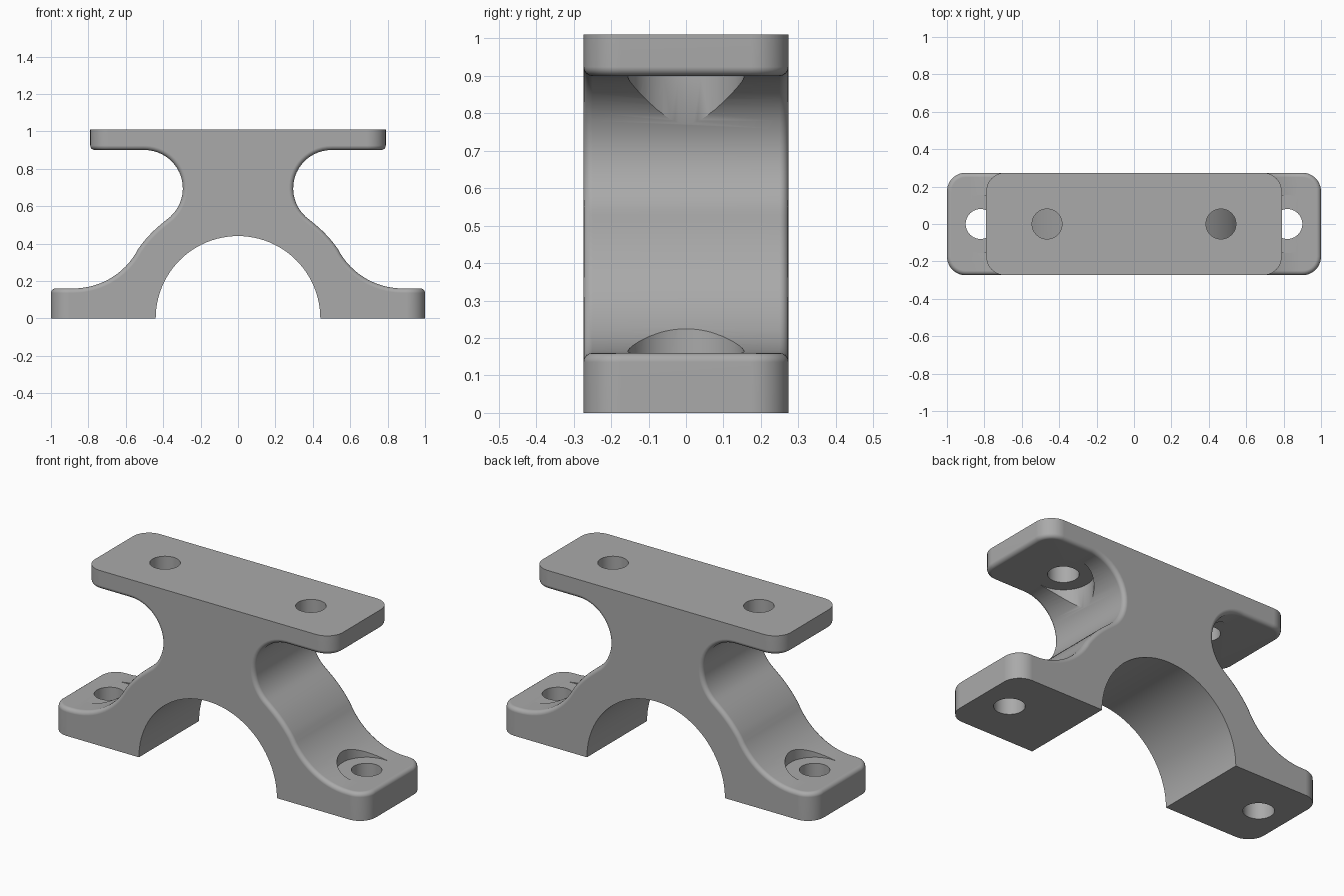
import bpy, bmesh, math
from mathutils import Vector, Matrix

if "Cube" in bpy.data.objects:
    bpy.data.objects.remove(bpy.data.objects["Cube"], do_unlink=True)

HALF_DEPTH = 0.274
TOP, PLATE_UNDER, PAD_TOP = 1.01, 0.90, 0.16
PLATE_X, BASE_X = 0.79, 1.0
SADDLE_R, SHOULDER_R = 0.44, 0.65
NECK_R, FOOT_R = 0.205, 0.39
NECK_X, FOOT_X = 0.50, 0.88
TOP_HOLE_X, BASE_HOLE_X = 0.465, 0.82
HOLE_R, POCKET_R = 0.08, 0.155


def arc(cx, cz, r, start, end, steps):
    """Points along an arc, angles in degrees."""
    angles = [math.radians(start + (end - start) * i / steps) for i in range(steps + 1)]
    return [(cx + r * math.cos(a), cz + r * math.sin(a)) for a in angles]


# Right half of the outline: plate, neck, shoulder, foot, saddle
neck_z, foot_z = PLATE_UNDER - NECK_R, PAD_TOP + FOOT_R
neck_angle = math.degrees(math.atan2(neck_z, NECK_X))
foot_angle = math.degrees(math.atan2(foot_z, FOOT_X))
half = [(PLATE_X, TOP), (PLATE_X, PLATE_UNDER)]
half += arc(NECK_X, neck_z, NECK_R, 90, 180 + neck_angle, 22)
half += arc(0, 0, SHOULDER_R, neck_angle, foot_angle, 8)[1:-1]
half += arc(FOOT_X, foot_z, FOOT_R, 180 + foot_angle, 270, 14)
half += [(BASE_X, PAD_TOP), (BASE_X, 0)]
half += arc(0, 0, SADDLE_R, 0, 90, 24)
outline = half + [(-x, z) for x, z in reversed(half[:-1])]

# Extrude the outline into the bracket body
bm = bmesh.new()
front = bm.faces.new([bm.verts.new((x, -HALF_DEPTH, z)) for x, z in outline])
result = bmesh.ops.extrude_face_region(bm, geom=[front], use_keep_orig=True)
moved = [g for g in result["geom"] if isinstance(g, bmesh.types.BMVert)]
bmesh.ops.translate(bm, verts=moved, vec=(0, 2 * HALF_DEPTH, 0))
bmesh.ops.recalc_face_normals(bm, faces=bm.faces[:])


# Round the upright corners of the plate and feet
def is_corner(edge):
    a, b = (v.co for v in edge.verts)
    return abs(a.x - b.x) < 1e-4 and abs(a.y - b.y) < 1e-4 and abs(a.x) > 0.7


bmesh.ops.bevel(bm, geom=[e for e in bm.edges if is_corner(e)], offset=0.1,
                offset_type='OFFSET', segments=10, profile=0.5, affect='EDGES')
bm.normal_update()


# Soften the rim of both waist surfaces
def is_waist(face):
    c = face.calc_center_median()
    return (0.1 < c.z < 0.95 and math.hypot(c.x, c.z) > 0.5
            and abs(face.normal.y) < 0.01)


waist = {f for f in bm.faces if is_waist(f)}
rim = [e for e in bm.edges if sum(f in waist for f in e.link_faces) == 1]
bmesh.ops.bevel(bm, geom=rim, offset=0.024, offset_type='OFFSET', segments=4,
                profile=0.5, affect='EDGES', clamp_overlap=False)
bmesh.ops.recalc_face_normals(bm, faces=bm.faces[:])

mesh = bpy.data.meshes.new("bracket_body")
bm.to_mesh(mesh)
bm.free()
body = bpy.data.objects.new("bracket_body", mesh)
bpy.context.collection.objects.link(body)

grey = bpy.data.materials.new("plain grey")
grey.use_nodes = True
grey.diffuse_color = (0.40, 0.40, 0.40, 1)
grey.node_tree.nodes["Principled BSDF"].inputs["Base Color"].default_value = grey.diffuse_color
mesh.materials.append(grey)

bpy.ops.object.select_all(action='DESELECT')
bpy.context.view_layer.objects.active = body
body.select_set(True)


def bore(x, radius, low, high):
    """Cut a vertical round hole through the body."""
    cut_mesh = bpy.data.meshes.new("cutter")
    cut = bmesh.new()
    bmesh.ops.create_cone(cut, cap_ends=True, segments=48, radius1=radius, radius2=radius,
                          depth=high - low,
                          matrix=Matrix.Translation(Vector((x, 0, (low + high) / 2))))
    cut.to_mesh(cut_mesh)
    cut.free()
    cutter = bpy.data.objects.new("cutter", cut_mesh)
    cutter.hide_render = True
    bpy.context.collection.objects.link(cutter)
    mod = body.modifiers.new("bore", 'BOOLEAN')
    mod.operation, mod.solver, mod.object = 'DIFFERENCE', 'EXACT', cutter
    bpy.ops.object.modifier_apply(modifier=mod.name)
    bpy.data.objects.remove(cutter, do_unlink=True)


# Screw holes and the round head pockets that clear the fillets
for side in (-1, 1):
    bore(side * TOP_HOLE_X, POCKET_R, neck_z, PLATE_UNDER - 0.0006)
    bore(side * BASE_HOLE_X, POCKET_R, PAD_TOP + 0.0006, 0.4)
    bore(side * TOP_HOLE_X, HOLE_R, 0.8, 1.1)
    bore(side * BASE_HOLE_X, HOLE_R, -0.1, 0.3)

bpy.ops.object.shade_smooth_by_angle(angle=math.radians(30))
weighted = body.modifiers.new("clean_shading", 'WEIGHTED_NORMAL')
weighted.keep_sharp = True
